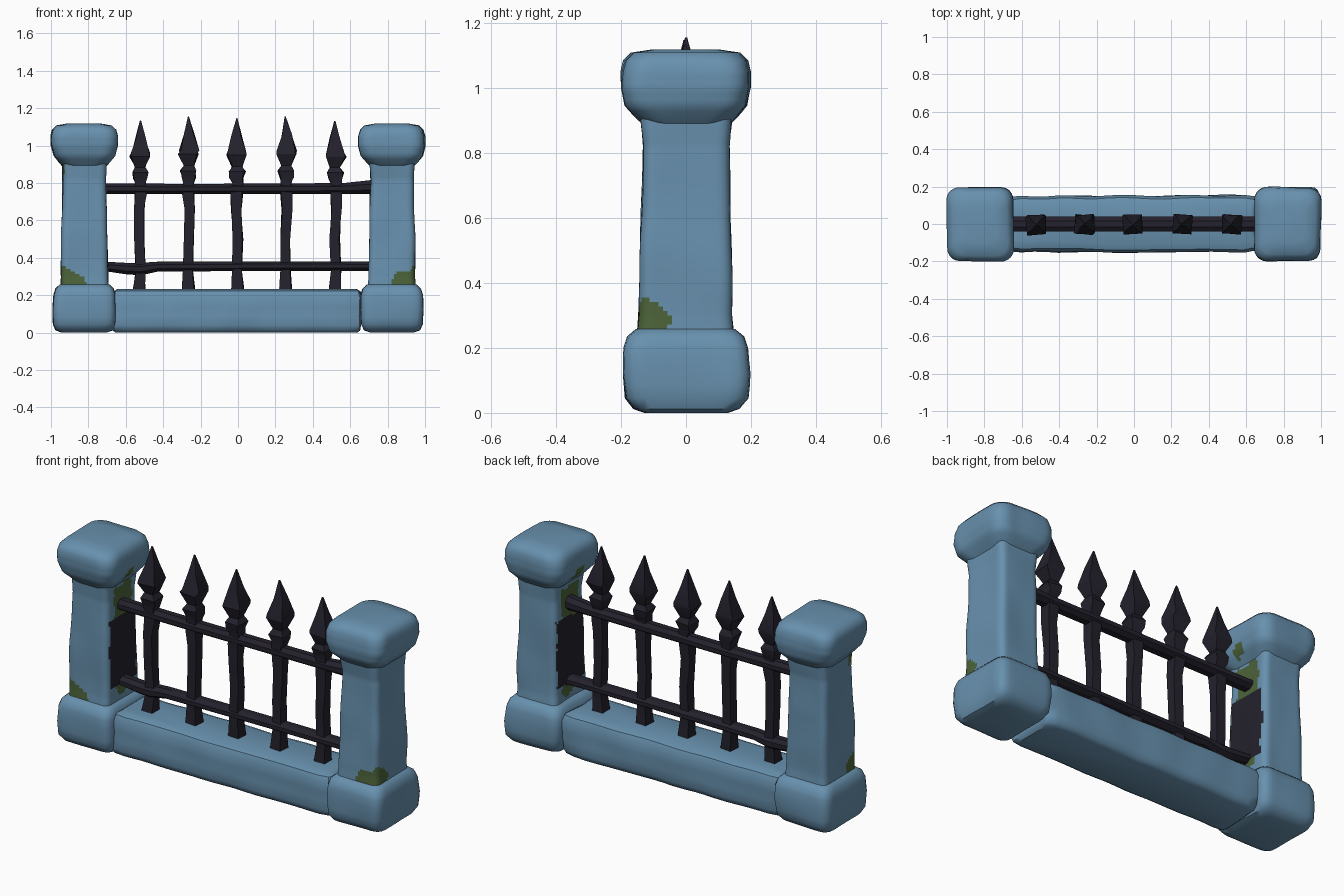
import bpy, bmesh, math, random
from mathutils import Vector, noise

if "Cube" in bpy.data.objects:
    bpy.data.objects.remove(bpy.data.objects["Cube"])

random.seed(4)


def material(name, rgb):
    m = bpy.data.materials.new(name)
    m.diffuse_color = (*rgb, 1)
    m.use_nodes = True
    m.node_tree.nodes["Principled BSDF"].inputs["Base Color"].default_value = m.diffuse_color
    return m


STONE = material("blue stone", (0.138, 0.283, 0.425))
IRON = material("dark iron", (0.017, 0.015, 0.025))
MOSS = material("green moss", (0.073, 0.125, 0.042))


def loft(name, rings, mats, rule=None, angle=40):
    """Skin a list of equal-length rings, close both ends."""
    bm = bmesh.new()
    vr = [[bm.verts.new(p) for p in r] for r in rings]
    n = len(vr[0])
    for a, b in zip(vr, vr[1:]):
        for i in range(n):
            j = (i + 1) % n
            bm.faces.new((a[i], a[j], b[j], b[i]))
    bm.faces.new(vr[0][::-1])
    bm.faces.new(vr[-1])
    bmesh.ops.recalc_face_normals(bm, faces=bm.faces)
    bm.normal_update()
    if rule:
        for f in bm.faces:
            f.material_index = rule(f.calc_center_median(), f.normal)
    me = bpy.data.meshes.new(name)
    bm.to_mesh(me)
    bm.free()
    ob = bpy.data.objects.new(name, me)
    bpy.context.collection.objects.link(ob)
    for m in mats:
        me.materials.append(m)
    bpy.ops.object.select_all(action='DESELECT')
    ob.select_set(True)
    bpy.context.view_layer.objects.active = ob
    bpy.ops.object.shade_smooth_by_angle(angle=math.radians(angle))
    return ob


def rounded_rect(hx, hy, r, m):
    """Rectangle outline with softened corners, m points per side."""
    pts = []
    for k in range(4 * m):
        side, t = k // m, 2 * (k % m) / m - 1
        u, v = [(t, -1), (1, t), (-t, 1), (-1, -t)][side]
        p = Vector((u * hx, v * hy))
        q = Vector((max(-hx + r, min(hx - r, p.x)), max(-hy + r, min(hy - r, p.y))))
        pts.append(q + (p - q).normalized() * r)
    return pts


def refine(sections, step):
    """Interpolate sections so that rings are at most one step apart."""
    out = [sections[0]]
    for a, b in zip(sections, sections[1:]):
        k = max(1, math.ceil((b[0] - a[0]) / step))
        out += [tuple(x + (y - x) * i / k for x, y in zip(a, b)) for i in range(1, k + 1)]
    return out


def stone(name, cx, sections, r, m=12, step=0.06, wobble=0.008, mats=(STONE,), rule=None):
    """Hand-hewn block: sections are (z, half x, half y)."""
    rings = []
    for z, hx, hy in refine(sections, step):
        ring = []
        for p in rounded_rect(hx, hy, min(r, hx * .8, hy * .8), m):
            v = Vector((cx + p.x, p.y, z))
            w = noise.noise(v * 5 + Vector((3, 1, 7))) * wobble
            ring.append(Vector((v.x + w * p.x / hx, v.y + w * p.y / hy, z)))
        rings.append(ring)
    return loft(name, rings, mats, rule)


def shaft_rule(s):
    def rule(c, n):
        w = noise.noise(c * 14) * 0.025
        inner = -s * n.x > 0.7
        if inner and abs(c.y) < 0.115 + w * .5 and 0.34 < c.z + w * .4 < 0.71:
            return 1                                   # rust-dark inner panel
        if inner and abs(c.y) < 0.075 + w and (0.69 < c.z + w < 0.88 or 0.29 < c.z + w < 0.36):
            return 2                                   # moss round the panel
        out = s * c.x - 0.82                           # 0.125 at the outer side
        if out + w > 0.005 and c.y - w < -0.045 and n.z < .9:
            d = (0.125 - out) + (c.y + 0.14)
            if c.z + w < 0.36 - 0.55 * d:
                return 2                               # moss at the outer front foot
        if s * n.x > 0.7 and c.y < -0.08 and c.z + w > 0.84 and s < 0:
            return 2
        return 0
    return rule


def cap_rule(s):
    def rule(c, n):
        w = noise.noise(c * 15) * 0.02
        return 1 if -s * n.x > 0.35 and abs(c.y) < 0.035 + w and 0.92 < c.z + w < 0.985 else 0
    return rule


# Pillars
for s, label in ((-1, "left"), (1, "right")):
    cx = 0.822 * s
    stone(label + "_pillar_base", cx,
          [(0, .115, .125), (.012, .15, .16), (.045, .165, .187), (.12, .169, .194),
           (.2, .165, .19), (.235, .155, .178), (.258, .132, .15), (.262, .10, .11)], 0.045)
    stone(label + "_pillar_shaft", cx,
          [(.23, .128, .148), (.3, .125, .142), (.55, .121, .138), (.82, .116, .13),
           (.93, .122, .142)], 0.035, m=20, step=0.014,
          mats=(STONE, IRON, MOSS), rule=shaft_rule(s))
    stone(label + "_pillar_cap", cx,
          [(.885, .115, .13), (.91, .138, .155), (.945, .165, .185), (1.0, .178, .198),
           (1.05, .177, .197), (1.085, .167, .188), (1.108, .145, .165), (1.118, .09, .10)],
          0.07, m=16, step=0.025, mats=(STONE, MOSS), rule=cap_rule(s))

# Low wall between the pillars
stone("low_wall", -0.005,
      [(0, .645, .12), (.012, .66, .14), (.04, .665, .152), (.19, .665, .15),
       (.222, .655, .135), (.234, .635, .105)], 0.03, m=20, wobble=0.012)


# Horizontal iron rails: sections are (x, z, half height)
def rail(name, sections):
    rings = []
    for x, z, h in sections:
        rings.append([(x, 0.043 * math.cos(a), z + h * 1.1 * math.sin(a))
                      for a in (math.tau * (k + .5) / 8 for k in range(8))])
    loft(name, rings, (IRON,), angle=30)


rail("upper_rail", [(-.71, .769, .028), (-.2, .768, .027), (.3, .77, .028),
                    (.56, .771, .028), (.71, .778, .037)])
rail("lower_rail", [(-.71, .354, .025), (-.6, .343, .03), (-.52, .34, .033),
                    (-.43, .353, .026), (.2, .356, .025), (.71, .355, .025)])

# Spear-topped bars: profile is (z, half width)
SPEAR = [(.2, .034), (.24, .032), (.33, .026), (.5, .026), (.66, .027), (.74, .031),
         (.80, .028), (.83, .035), (.865, .042), (.893, .027), (.955, .051), (.975, .049),
         (1.06, .026), (1.155, .003)]
for i, (x, drop) in enumerate(((-.525, .02), (-.263, 0), (-.005, .008), (.257, 0), (.522, .022))):
    rings = []
    for z, h in SPEAR:
        ox, oy = random.uniform(-.005, .005), random.uniform(-.004, .004)
        t = random.uniform(-.12, .12)
        zz = z - drop * max(0, min(1, (z - .75) / .3))
        rings.append([(x + ox + h * 1.414 * math.cos(a + t), oy - .003 + h * 1.414 * math.sin(a + t), zz)
                      for a in (math.tau * (k + .5) / 4 for k in range(4))])
    loft("spear_bar_%d" % (i + 1), rings, (IRON,), angle=25)
